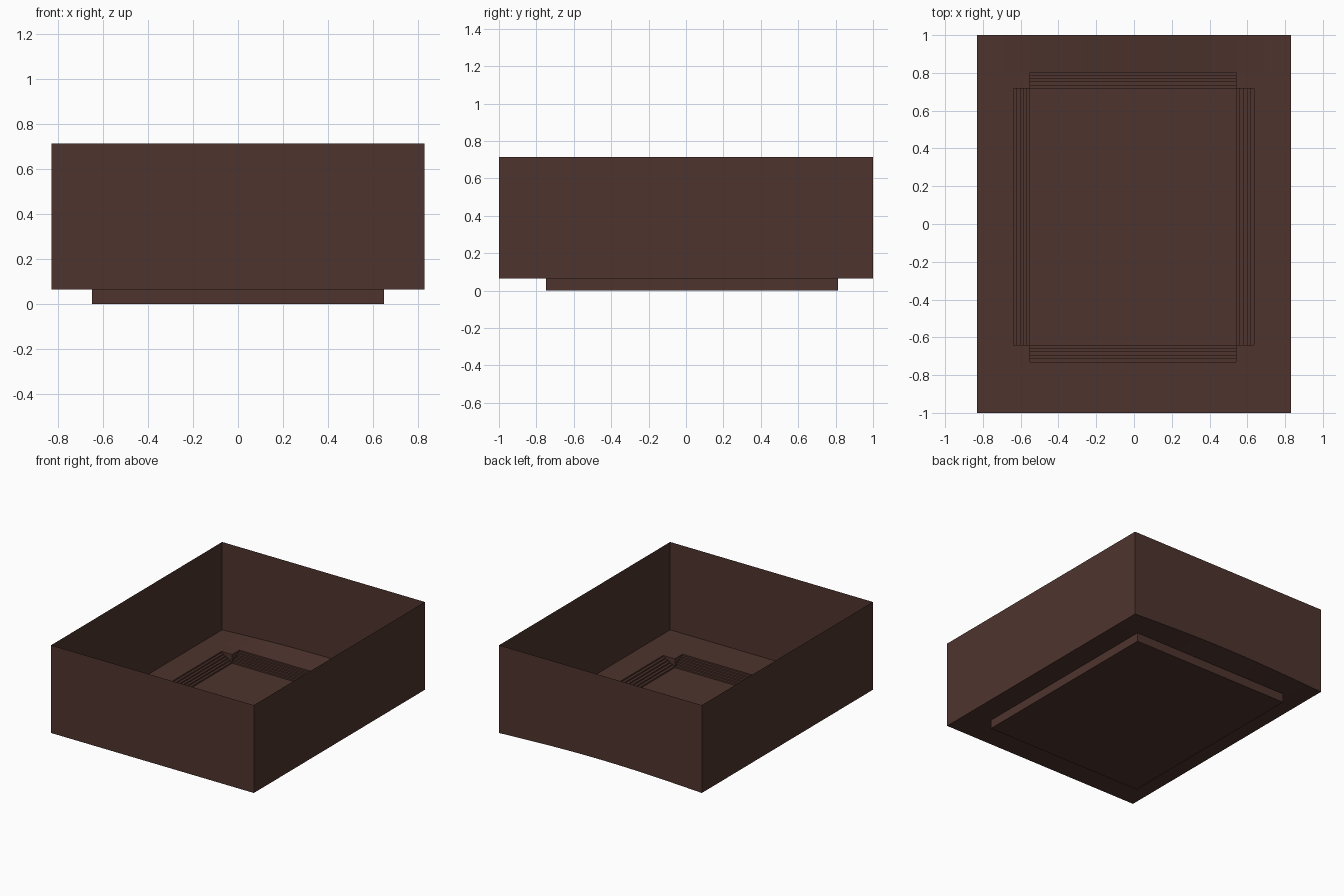
import bpy, math

if "Cube" in bpy.data.objects:
    bpy.data.objects.remove(bpy.data.objects["Cube"])

W, L = 0.83, 1.0          # half width and half length of the tub
FLOOR, TOP = 0.065, 0.715
# outer and inner limits of the stepped pit: left, right, front, back
OX0, OX1, OY0, OY1 = -0.637, 0.635, -0.73, 0.803
IX0, IX1, IY0, IY1 = -0.55, 0.54, -0.64, 0.717
STEPS = 5

brown = bpy.data.materials.new("dark brown")
brown.diffuse_color = (0.076, 0.034, 0.027, 1)
brown.use_nodes = True
brown.node_tree.nodes["Principled BSDF"].inputs["Base Color"].default_value = brown.diffuse_color


def make(name, quads):
    """Flat-faced object from a list of quads."""
    verts, faces = [], []
    for q in quads:
        faces.append(tuple(range(len(verts), len(verts) + len(q))))
        verts += q
    me = bpy.data.meshes.new(name)
    me.from_pydata(verts, [], faces)
    me.materials.append(brown)
    ob = bpy.data.objects.new(name, me)
    bpy.context.collection.objects.link(ob)


def flat(x0, x1, y0, y1, z):
    return [(x0, y0, z), (x1, y0, z), (x1, y1, z), (x0, y1, z)]


def wall(a, b, z0, z1):
    return [(*a, z0), (*b, z0), (*b, z1), (*a, z1)]


def rise(x):
    """Slight arch of the lower back edge."""
    return FLOOR + 0.025 * math.cos(x / W * math.pi / 2)


# outer walls, thin sheets
make("side_walls", [wall((-W, -L), (W, -L), FLOOR, TOP),
                    wall((W, -L), (W, L), FLOOR, TOP),
                    wall((-W, L), (-W, -L), FLOOR, TOP)])

# back wall with arched lower edge, and the strip of floor that meets it
N = 12
xs = [-W + 2 * W * i / N for i in range(N + 1)]
make("back_wall", [[(W, L, TOP), (-W, L, TOP)] + [(x, L, rise(x)) for x in xs]])
make("back_floor", [[(a, OY1, FLOOR), (b, OY1, FLOOR), (b, L, rise(b)), (a, L, rise(a))]
                    for a, b in zip(xs, xs[1:])])

# floor around the cross-shaped pit opening
gx = [-W, OX0, IX0, IX1, OX1, W]
gy = [-L, OY0, IY0, IY1, OY1]
cells = []
for i in range(5):
    for j in range(4):
        in_pit = (i == 2 and j in (1, 2, 3)) or (j == 2 and i in (1, 2, 3))
        if not in_pit:
            cells.append(flat(gx[i], gx[i + 1], gy[j], gy[j + 1], FLOOR))
make("floor", cells)

# base below the floor
BX, BY0, BY1 = 0.65, -0.748, 0.812
corners = [(-BX, BY0), (BX, BY0), (BX, BY1), (-BX, BY1)]
make("base", [flat(-BX, BX, BY0, BY1, 0)] +
     [wall(corners[k], corners[(k + 1) % 4], 0, FLOOR) for k in range(4)])


def stairs(name, outer, inner, s0, s1, along_x):
    """Steps going down from outer to inner, running from s0 to s1."""
    def p(t, s):
        return (s, t) if along_x else (t, s)
    quads = []
    dz = FLOOR / (STEPS + 1)
    for k in range(STEPS + 1):
        t = outer + (inner - outer) * k / STEPS
        z = FLOOR - dz * k
        quads.append(wall(p(t, s0), p(t, s1), z - dz, z))
        if k < STEPS:
            t2 = outer + (inner - outer) * (k + 1) / STEPS
            a, b = sorted((t, t2))
            r = (s0, s1, a, b) if along_x else (a, b, s0, s1)
            quads.append(flat(*r, z - dz))
    # end cheeks at the corner blocks
    for s in (s0, s1):
        quads.append(wall(p(outer, s), p(inner, s), 0, FLOOR))
    make(name, quads)


stairs("left_steps", OX0, IX0, IY0, IY1, False)
stairs("right_steps", OX1, IX1, IY0, IY1, False)
stairs("front_steps", OY0, IY0, IX0, IX1, True)
stairs("back_steps", OY1, IY1, IX0, IX1, True)
